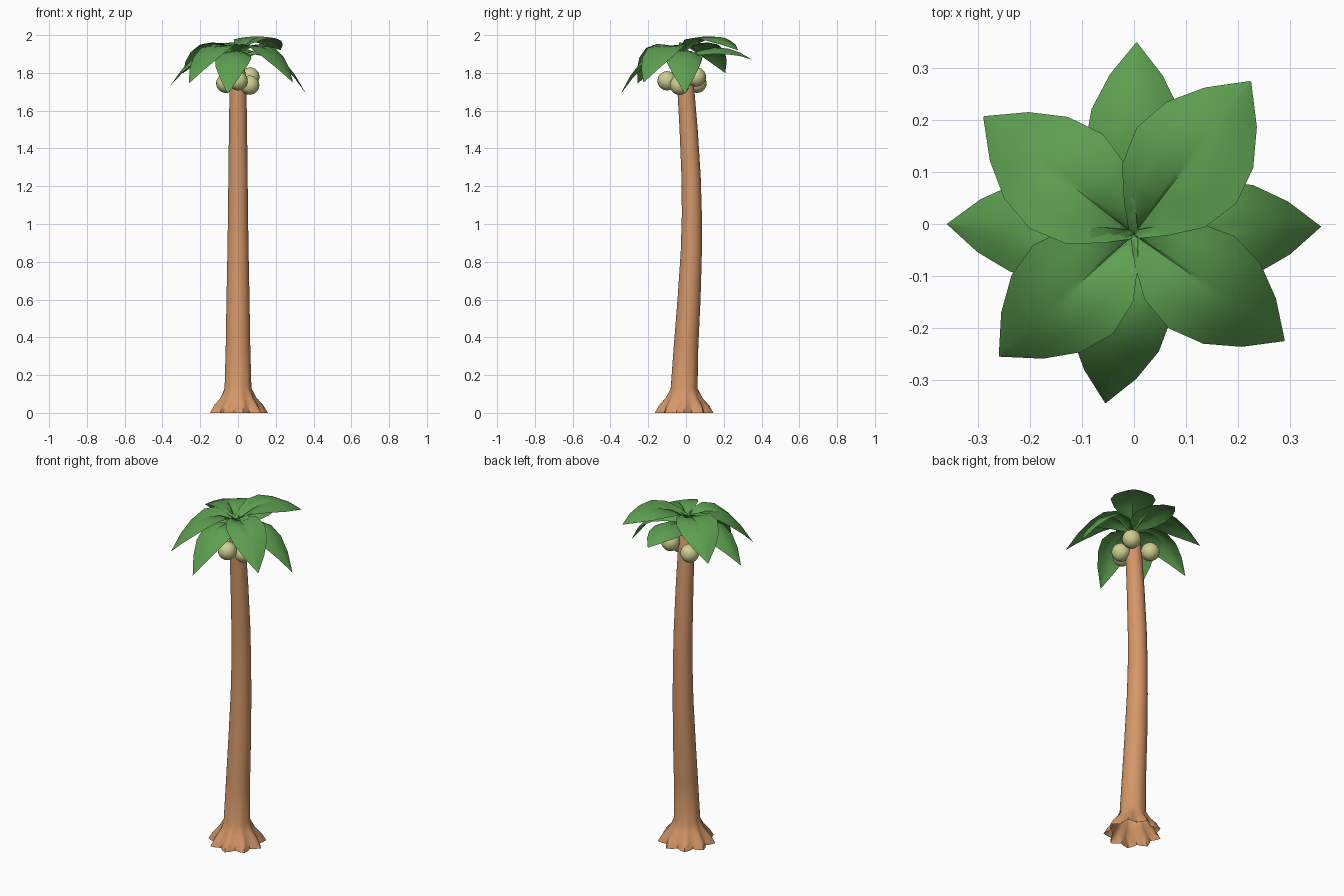
import bpy, bmesh, math
from mathutils import Vector

if "Cube" in bpy.data.objects:
    bpy.data.objects.remove(bpy.data.objects["Cube"])


def material(name, rgb):
    m = bpy.data.materials.new(name)
    m.diffuse_color = (*rgb, 1)
    m.use_nodes = True
    m.node_tree.nodes["Principled BSDF"].inputs["Base Color"].default_value = m.diffuse_color
    return m


BARK = material("bark_orange", (0.66, 0.31, 0.14))
LEAF = material("leaf_green", (0.11, 0.35, 0.08))
NUT = material("coconut_pale_green", (0.62, 0.62, 0.28))


def make(name, bm, mat, angle=50):
    me = bpy.data.meshes.new(name)
    bm.to_mesh(me)
    bm.free()
    me.materials.append(mat)
    ob = bpy.data.objects.new(name, me)
    bpy.context.collection.objects.link(ob)
    bpy.ops.object.select_all(action='DESELECT')
    ob.select_set(True)
    bpy.context.view_layer.objects.active = ob
    bpy.ops.object.shade_smooth_by_angle(angle=math.radians(angle))
    return ob


def skin(bm, rows, closed):
    """Join neighbouring rows of vertices with quads."""
    for a, b in zip(rows, rows[1:]):
        n = len(a)
        for i in range(n if closed else n - 1):
            j = (i + 1) % n
            bm.faces.new((a[i], a[j], b[j], b[i]))


# Trunk: rings of (height, y centre, radius, root lobe depth), open underneath
RINGS = [(0, -0.01, 0.14, 0.018), (0.04, -0.01, 0.122, 0.012),
         (0.08, -0.01, 0.092, 0.006), (0.13, -0.01, 0.071, 0),
         (0.35, 0.0, 0.065, 0), (0.6, 0.016, 0.061, 0),
         (0.85, 0.028, 0.056, 0), (1.05, 0.031, 0.053, 0),
         (1.25, 0.027, 0.051, 0), (1.5, 0.014, 0.048, 0),
         (1.7, 0.0, 0.045, 0), (1.78, -0.006, 0.043, 0),
         (1.83, -0.012, 0.034, 0), (1.88, -0.018, 0.012, 0)]
LOBES, SIDES = 9, 36
bm = bmesh.new()
rows = []
for z, cy, r, lobe in RINGS:
    ring = []
    for i in range(SIDES):
        a = 2 * math.pi * i / SIDES
        rr = r + lobe * math.cos(LOBES * a)
        ring.append(bm.verts.new((rr * math.cos(a), cy + rr * math.sin(a), z)))
    rows.append(ring)
skin(bm, rows, True)
bm.faces.new(rows[-1])
make("trunk", bm, BARK)

# Coconuts clustered under the crown
for i, pos in enumerate([(0, -0.1, 1.758), (0.062, -0.035, 1.735),
                         (0.063, 0.055, 1.778), (-0.065, 0.058, 1.745)]):
    bm = bmesh.new()
    bmesh.ops.create_uvsphere(bm, u_segments=20, v_segments=12, radius=0.051)
    bmesh.ops.translate(bm, verts=bm.verts, vec=pos)
    make(f"coconut_{i + 1}", bm, NUT)

# Fronds: broad leaf sheets, creased near the base and drooping to a pointed tip
STATIONS = [(0, 0.012), (0.1, 0.05), (0.25, 0.095), (0.45, 0.115),
            (0.65, 0.1), (0.83, 0.06), (1, 0.001)]
ACROSS = [-1, -0.55, -0.08, 0, 0.08, 0.55, 1]


def frond(name, tip, mid_z, base_z, width, upper):
    start = Vector((0, -0.02))
    end = Vector(tip[:2])
    side = (end - start).normalized().orthogonal()
    # quadratic through base, middle and tip heights
    b = 4 * mid_z - 3 * base_z - tip[2]
    c = tip[2] - base_z - b
    bm = bmesh.new()
    rows = []
    for t, w in STATIONS:
        p = start.lerp(end, t)
        z = base_z + b * t + c * t * t
        half = w * width
        row = []
        for s in ACROSS:
            q = p + side * (s * half)
            lift = (0.025 if upper else 0) * max(0, 1 - t / 0.6)
            droop = 0.035 * math.sin(math.pi * min(1, t)) * (t if upper else 1)
            dz = (lift - droop) * s * s
            if s == 0:
                dz -= 0.014 * max(0, 1 - t / 0.6)   # narrow midrib crease
            row.append(bm.verts.new((q.x, q.y, z + dz)))
        rows.append(row)
    skin(bm, rows, False)
    make(name, bm, LEAF, 60)


frond("frond_back", (0.005, 0.35, 1.87), 1.935, 1.87, 0.85, False)
frond("frond_right", (0.36, -0.005, 1.69), 1.91, 1.87, 0.85, False)
frond("frond_front", (-0.055, -0.345, 1.69), 1.905, 1.87, 0.85, False)
frond("frond_left", (-0.36, 0.0, 1.73), 1.91, 1.87, 0.85, False)
frond("frond_back_right", (0.225, 0.275, 1.92), 1.995, 1.90, 1.05, True)
frond("frond_front_right", (0.29, -0.225, 1.75), 1.935, 1.90, 0.95, True)
frond("frond_front_left", (-0.26, -0.255, 1.745), 1.935, 1.90, 1.0, True)
frond("frond_back_left", (-0.29, 0.207, 1.80), 1.955, 1.90, 1.0, True)
